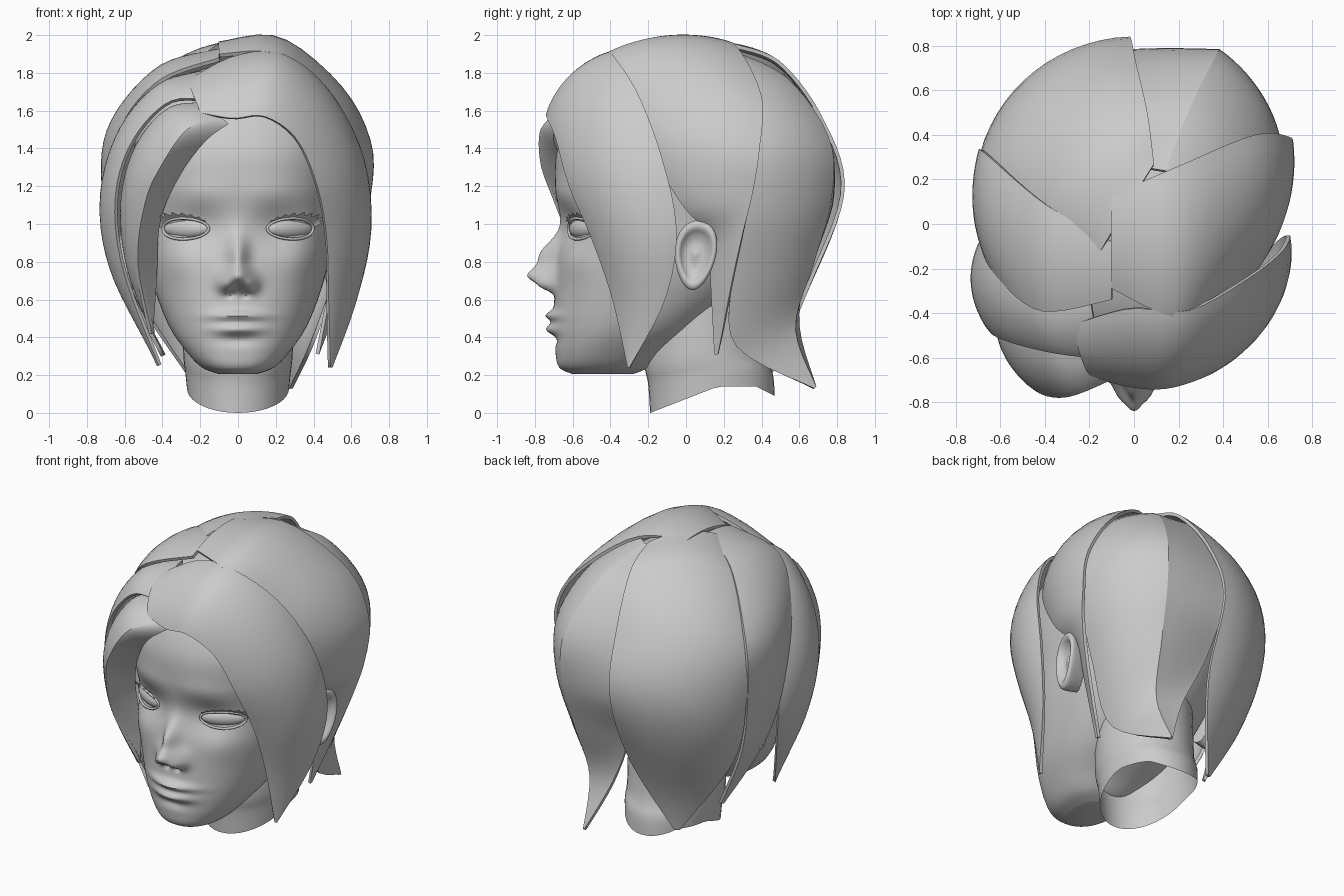
import bpy, bmesh
from math import sin, cos, pi, exp, radians
from mathutils import Vector, Matrix

if "Cube" in bpy.data.objects:
    bpy.data.objects.remove(bpy.data.objects["Cube"], do_unlink=True)

grey = bpy.data.materials.new("plain_grey")
grey.use_nodes = True
grey.diffuse_color = (.6, .6, .6, 1)
grey.node_tree.nodes["Principled BSDF"].inputs["Base Color"].default_value = (.6, .6, .6, 1)

CENTRE = Vector((0, 0, 1))


def finish(obj):
    """Give the part its colour and smooth shading."""
    obj.data.materials.clear()
    obj.data.materials.append(grey)
    bpy.ops.object.select_all(action='DESELECT')
    obj.select_set(True)
    bpy.context.view_layer.objects.active = obj
    for mod in list(obj.modifiers):
        bpy.ops.object.modifier_apply(modifier=mod.name)
    bpy.ops.object.shade_smooth_by_angle(angle=radians(60))


def spline(points, count):
    """Sample a smooth curve that passes through the points."""
    pts = [Vector(p) for p in points]
    last = len(pts) - 1
    out = []
    for i in range(count):
        u = i / (count - 1) * last
        k = min(int(u), last - 1)
        f = u - k
        a, b, c, d = pts[max(k - 1, 0)], pts[k], pts[k + 1], pts[min(k + 2, last)]
        out.append(b + (c - a) * (f / 2) + (a * 2 - b * 5 + c * 4 - d) * (f * f / 2)
                   + (b * 3 - a - c * 3 + d) * (f ** 3 / 2))
    return out


def loft(name, rows, ring=False, loop=False, caps=False, thick=0):
    """Skin a surface over rows of points, with its normals facing outward."""
    bm = bmesh.new()
    grid = [[bm.verts.new(p) for p in row] for row in rows]
    n, m = len(grid), len(grid[0])
    for i in range(n if loop else n - 1):
        for j in range(m if ring else m - 1):
            a, b = grid[i], grid[(i + 1) % n]
            k = (j + 1) % m
            bm.faces.new((a[j], a[k], b[k], b[j]))
    if caps:
        bm.faces.new(grid[0])
        bm.faces.new(grid[-1])
    bmesh.ops.remove_doubles(bm, verts=bm.verts, dist=.0003)
    bmesh.ops.recalc_face_normals(bm, faces=bm.faces)
    bm.normal_update()
    flux = sum(f.normal.dot(f.calc_center_median() - CENTRE) * f.calc_area() for f in bm.faces)
    if flux < 0:
        bmesh.ops.reverse_faces(bm, faces=bm.faces)
    mesh = bpy.data.meshes.new(name)
    bm.to_mesh(mesh)
    bm.free()
    obj = bpy.data.objects.new(name, mesh)
    bpy.context.collection.objects.link(obj)
    if thick:
        mod = obj.modifiers.new("thickness", 'SOLIDIFY')
        mod.thickness = thick
        mod.offset = -1
    finish(obj)


def power(v, e):
    return abs(v) ** e * (1 if v >= 0 else -1)


# Facial relief: centre x, centre z, width, height, forward push (mirrored when x is not 0)
RELIEF = [
    (0, .72, .078, .055, .12), (0, .83, .05, .1, .095), (.065, .675, .04, .04, .06),
    (.04, .625, .02, .015, -.03), (.21, .98, .13, .11, -.045), (.2, 1.16, .17, .08, .01),
    (0, .515, .14, .025, .04), (0, .442, .12, .028, .04), (0, .49, .2, .11, .015),
    (0, .385, .1, .03, -.015), (.33, .8, .1, .1, .015),
]


def relief(x, z):
    total = 0
    for cx, cz, w, h, push in RELIEF:
        d = abs(x) - cx if cx else x
        total += push * exp(-(d / w) ** 2 - ((z - cz) / h) ** 2)
    return total


# Head: rings given as height, front, back, half width
HEAD = [(.205, -.6, -.28, .1), (.24, -.67, -.2, .19), (.32, -.69, -.1, .27), (.45, -.69, .1, .36),
        (.62, -.69, .3, .43), (.8, -.685, .45, .48), (1, -.665, .55, .51), (1.2, -.69, .6, .54),
        (1.4, -.68, .6, .55), (1.6, -.58, .55, .5), (1.75, -.38, .42, .38), (1.84, -.12, .2, .12)]
rows = []
for z, front, back, half in spline(HEAD, 150):
    row = []
    for j in range(100):
        a = pi * power(j / 50 - 1, 1.4)
        x = half * power(sin(a), .87)
        y = (front + back) / 2 - (back - front) / 2 * power(cos(a), .87)
        if cos(a) > 0:
            y -= relief(x, z) * min(1, cos(a) * 3)
        row.append((x, y, z))
    rows.append(row)
loft("head", rows, ring=True, caps=True)

# Neck: an open tube whose lower rim slopes up towards the back
rows = []
for z, mid, depth, half in spline([(0, .14, .33, .27), (.15, .13, .33, .28), (.3, .1, .32, .29),
                                   (.7, .1, .28, .3)], 14):
    row = []
    for j in range(40):
        a = j * pi / 20
        y = mid - depth * cos(a)
        rim = .14 * min(1, max(0, (y + .19) / .36)) - .05 * max(0, (y - .37) * 10)
        row.append((half * sin(a), y, z + rim * max(0, 1 - z / .35)))
    rows.append(row)
loft("neck", rows, ring=True)

for side, tag in ((1, "left"), (-1, "right")):
    # Eyeball
    place = Matrix.Translation((side * .27, -.54, .975)) @ Matrix.Rotation(side * radians(30), 4, 'Z')
    bpy.ops.mesh.primitive_uv_sphere_add(segments=24, ring_count=12, radius=1)
    eye = bpy.context.object
    eye.name = "eye_" + tag
    eye.data.transform(place @ Matrix.Diagonal((.14, .045, .053, 1)))
    finish(eye)

    def rim(t, grow=1):
        return Vector((side * .14 * cos(t) * grow, -.012 - .032 * sin(t) ** 2, .055 * sin(t) * grow))

    # Eyelid rim
    rows = []
    for i in range(32):
        t = i * pi / 16
        out = Vector((side * cos(t), 0, sin(t)))
        rows.append([place @ (rim(t) + .008 * (out * cos(b) + Vector((0, sin(b), 0))))
                     for b in (k * pi / 4 for k in range(8))])
    loft("eyelid_" + tag, rows, ring=True, loop=True)

    # Upper lashes as a zigzag strip
    base, tips = [], []
    for i in range(17):
        t = radians(5 + 9 * i)
        reach = (.08 if i % 2 == 0 else .035) * (1 - i / 25)
        p = rim(t, 1.05)
        base.append(place @ p)
        tips.append(place @ (p + reach * Vector((side * (.2 + cos(t) / 2), -.6, .6))))
    loft("lashes_" + tag, [base, tips])

    # Ear: a bowl with a raised rim, narrower at the lobe
    rows = []
    for r, x in spline([(.02, .57), (.35, .56), (.6, .575), (.78, .6), (.92, .6), (1, .575), (.9, .48)], 22):
        row = []
        for j in range(28):
            t = j * pi / 14
            y = .11 * r * cos(t) * (1 + .2 * sin(t)) + .015 * sin(t) * r
            row.append((side * (x + .25 * y), .05 + y, .835 + .185 * r * sin(t)))
        rows.append(row)
    loft("ear_" + tag, rows, ring=True, caps=True)


def lock(name, bulge, edge_a, edge_b):
    """A lock of hair: a shell swept round the head between two edges."""
    rows = []
    for a, b in zip(spline(edge_a, 32), spline(edge_b, 32)):
        a, b = a - CENTRE, b - CENTRE
        swell = bulge * (a - b).length
        row = []
        for j in range(15):
            t = j / 14
            way = a.normalized().slerp(b.normalized(), t, a.normalized())
            row.append(CENTRE + way * (a.length * (1 - t) + b.length * t + swell * sin(pi * t) ** .8))
        rows.append(row)
    loft(name, rows, thick=.02)


# Fringe swept to the left
lock("fringe_left", .065,
     [(-.27, -.45, 1.76), (-.02, -.38, 1.89), (.24, -.39, 1.9), (.49, -.26, 1.7),
      (.66, -.13, 1.36), (.7, -.05, .97), (.63, -.11, .6), (.5, -.3, .24)],
     [(-.2, -.68, 1.59), (-.03, -.73, 1.56), (.14, -.74, 1.57), (.31, -.69, 1.45),
      (.42, -.62, 1.2), (.47, -.5, .92), (.48, -.39, .6), (.49, -.31, .24)])

# Fringe swept to the right: a rolled inner layer with a forward ridge, and a broad outer layer
ROLL = [(-.1, -.68, 1.57), (-.27, -.77, 1.5), (-.4, -.77, 1.32), (-.49, -.7, 1.12),
        (-.53, -.57, .8), (-.455, -.4, .42)]
lock("fringe_right_wall", .08, ROLL,
     [(-.05, -.68, 1.53), (-.17, -.7, 1.44), (-.3, -.62, 1.27), (-.41, -.5, 1.02),
      (-.43, -.42, .7), (-.45, -.39, .42)])
lock("fringe_right_inner", .08, ROLL,
     [(-.12, -.55, 1.64), (-.36, -.53, 1.62), (-.54, -.48, 1.42), (-.62, -.42, 1.13),
      (-.59, -.36, .78), (-.46, -.37, .42)])
lock("fringe_right_outer", .09,
     [(-.12, -.61, 1.65), (-.36, -.58, 1.65), (-.56, -.53, 1.44), (-.65, -.48, 1.14),
      (-.61, -.41, .76), (-.42, -.35, .25)],
     [(-.2, -.3, 1.81), (-.43, -.27, 1.73), (-.6, -.12, 1.48), (-.67, -.04, 1.1),
      (-.62, -.08, .7), (-.43, -.33, .25)])

# Side locks running from the crown past the ears
lock("side_left", .012,
     [(-.1, -.29, 1.9), (.2, -.42, 1.9), (.43, -.3, 1.67), (.56, -.2, 1.4),
      (.61, -.02, 1.1), (.56, .12, .93), (.5, .13, .68), (.43, .15, .31)],
     [(-.1, .13, 1.96), (.2, .26, 1.95), (.54, .4, 1.68), (.7, .39, 1.4),
      (.7, .35, 1.15), (.66, .3, .95), (.57, .24, .68), (.43, .17, .31)])
lock("side_right", .01,
     [(-.1, -.34, 1.88), (-.42, -.39, 1.76), (-.63, -.22, 1.49), (-.68, -.08, 1.1),
      (-.6, .02, .7), (-.41, .18, .3)],
     [(-.1, -.08, 1.93), (-.4, .09, 1.83), (-.66, .31, 1.5), (-.69, .33, 1.2),
      (-.62, .29, .75), (-.4, .2, .3)])

# Back locks: the right one overlaps the left one, which is ridged and flicks out at its tip
lock("back_right", .03,
     [(.09, .27, 1.95), (.06, .5, 1.86), (.01, .72, 1.57), (-.02, .84, 1.18),
      (-.04, .66, .68), (-.22, .44, .17)],
     [(-.15, -.12, 1.92), (-.43, .05, 1.79), (-.66, .27, 1.46), (-.68, .33, 1.1),
      (-.58, .32, .68), (-.25, .42, .17)])
RIDGE = [(.14, .24, 1.92), (.26, .54, 1.77), (.37, .76, 1.45), (.38, .77, 1.13),
         (.35, .68, .8), (.31, .58, .45), (.28, .69, .14)]
lock("back_left_outer", .03, RIDGE,
     [(.28, .13, 1.9), (.52, .28, 1.68), (.66, .3, 1.4), (.65, .28, 1.1),
      (.54, .25, .75), (.4, .26, .36), (.29, .68, .13)])
lock("back_left_inner", -.05, RIDGE,
     [(-.03, .27, 1.92), (-.04, .52, 1.81), (-.06, .73, 1.48), (-.05, .78, 1.13),
      (-.02, .65, .8), (.12, .6, .47), (.27, .69, .14)])
